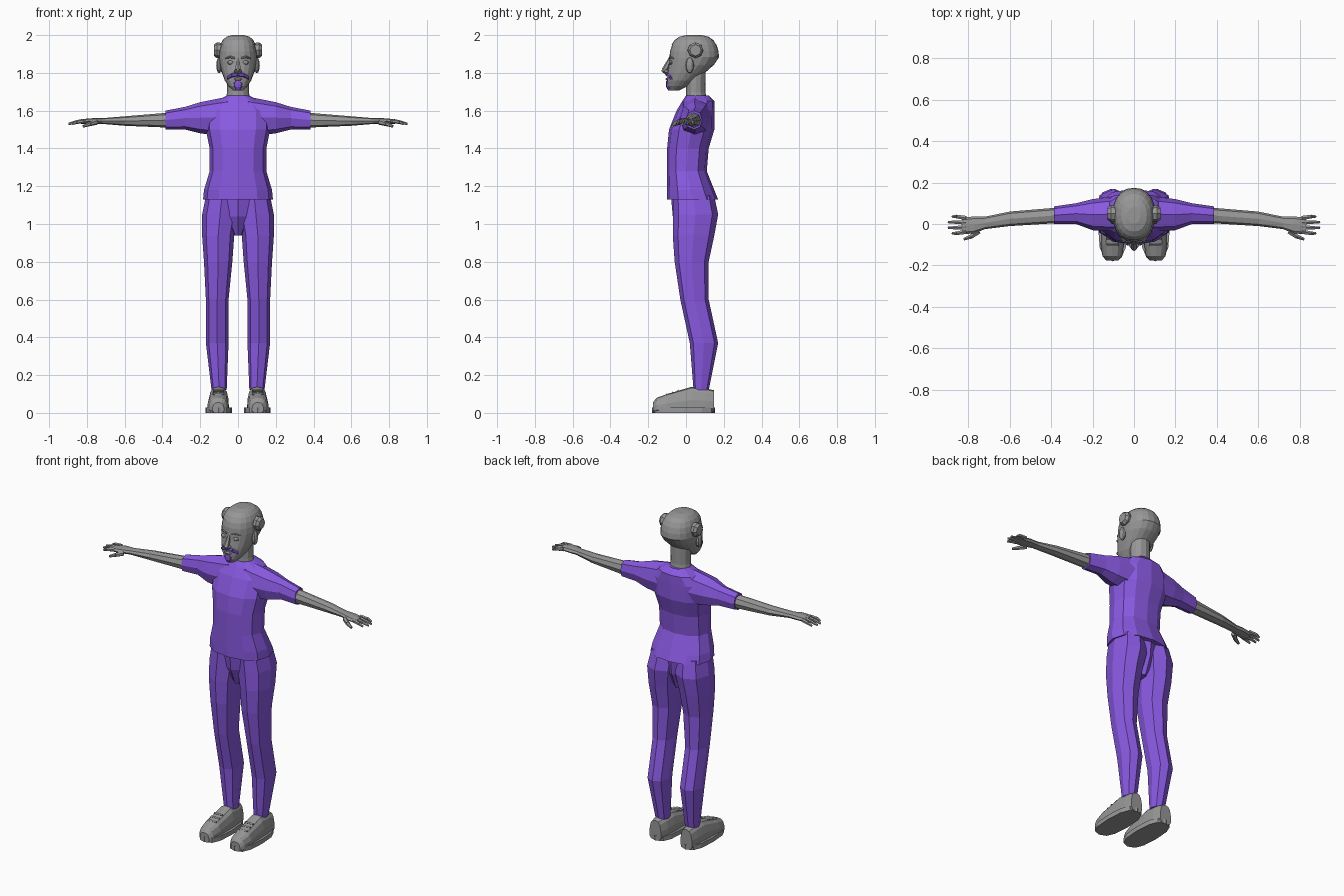
import bpy, bmesh, math
from mathutils import Matrix, Vector

cube = bpy.data.objects.get("Cube")
if cube:
    bpy.data.objects.remove(cube, do_unlink=True)


def material(name, color):
    mat = bpy.data.materials.new(name)
    mat.use_nodes = True
    mat.diffuse_color = color
    mat.node_tree.nodes["Principled BSDF"].inputs["Base Color"].default_value = color
    return mat


VIOLET = material("violet_cloth", (.25, .1, .75, 1))
GREY = material("neutral_grey", (.31, .31, .31, 1))


def finish(name, bm, mat, mirror):
    """Turn a bmesh into a flat shaded object, optionally mirrored in x."""
    bmesh.ops.recalc_face_normals(bm, faces=bm.faces[:])
    mesh = bpy.data.meshes.new(name)
    bm.to_mesh(mesh)
    bm.free()
    mesh.materials.append(mat)
    obj = bpy.data.objects.new(name, mesh)
    bpy.context.collection.objects.link(obj)
    if mirror:
        modifier = obj.modifiers.new("both_sides", "MIRROR")
        modifier.use_mirror_merge = False


def loft(name, rings, mat, axis="z", sides=8, power=.85, mirror=False, taper=0, cut=None):
    """Skin rounded rings of (position, low a, high a, low b, high b) along an axis."""
    bm = bmesh.new()
    loops = []
    for position, low_a, high_a, low_b, high_b in rings:
        loop = []
        for i in range(sides):
            angle = math.tau * i / sides
            c, s = (math.copysign(abs(round(v, 6)) ** power, v)
                    for v in (math.cos(angle), math.sin(angle)))
            narrowing = 1 - taper * (s + 1) / 2
            a = (low_a + high_a) / 2 + c * (high_a - low_a) / 2 * narrowing
            b = (low_b + high_b) / 2 + s * (high_b - low_b) / 2
            point = {"x": (position, a, b), "y": (a, position, b), "z": (a, b, position)}
            loop.append(bm.verts.new(point[axis]))
        loops.append(loop)
    for lower, upper in zip(loops, loops[1:]):
        for i in range(sides):
            j = (i + 1) % sides
            bm.faces.new((lower[i], lower[j], upper[j], upper[i]))
    bm.faces.new(loops[0])
    bm.faces.new(loops[-1])
    if cut:
        unwanted = [face for face in bm.faces if cut(face.calc_center_median())]
        bmesh.ops.delete(bm, geom=unwanted, context="FACES")
    finish(name, bm, mat, mirror)


def centred(rows):
    """Expand (height, half width, front, back) into symmetrical rings."""
    return [(z, -width, width, front, back) for z, width, front, back in rows]


def limb(name, points, radii, mat, sides=6, mirror=True):
    """Tapered segments through a chain of points."""
    bm = bmesh.new()
    for start, end, start_radius, end_radius in zip(points, points[1:], radii, radii[1:]):
        start, end = Vector(start), Vector(end)
        span = end - start
        turn = span.to_track_quat("Z", "Y").to_matrix().to_4x4()
        bmesh.ops.create_cone(bm, cap_ends=True, segments=sides, radius1=start_radius,
                              radius2=end_radius, depth=span.length,
                              matrix=Matrix.Translation((start + end) / 2) @ turn)
    finish(name, bm, mat, mirror)


def blob(name, centre, size, mat, mirror=True):
    """Faceted ellipsoid."""
    bm = bmesh.new()
    place = Matrix.Translation(centre) @ Matrix.Diagonal((*size, 1))
    bmesh.ops.create_uvsphere(bm, u_segments=10, v_segments=6, radius=1, matrix=place)
    finish(name, bm, mat, mirror)


# Trousers
loft("trouser_leg", [
    (.12, .06, .14, .04, .12), (.37, .05, .17, .02, .17), (.6, .05, .17, -.03, .12),
    (.8, .03, .18, -.06, .12), (.94, .02, .19, -.07, .15), (1.05, 0, .19, -.07, .17),
    (1.15, 0, .17, -.07, .15)], VIOLET, mirror=True)
loft("trouser_seat", centred([
    (.94, .02, -.03, .1), (1.04, .07, -.07, .14), (1.15, .12, -.08, .15)]), VIOLET)

# Shirt
loft("shirt_body", centred([
    (1.13, .185, -.1, .17), (1.18, .18, -.1, .15), (1.28, .15, -.1, .11),
    (1.4, .15, -.1, .12), (1.5, .17, -.09, .15), (1.6, .17, -.05, .15),
    (1.65, .12, -.02, .15), (1.68, .06, 0, .12)]), VIOLET, sides=12)
loft("shirt_sleeve", [
    (.05, -.04, .14, 1.46, 1.675), (.2, -.03, .12, 1.48, 1.645),
    (.28, 0, .1, 1.5, 1.62), (.385, 0, .085, 1.5, 1.6)], VIOLET, axis="x", mirror=True)

# Arms and hands
loft("forearm", [
    (.36, .005, .08, 1.51, 1.59), (.6, -.01, .06, 1.52, 1.57),
    (.72, -.025, .035, 1.53, 1.56), (.77, -.045, .037, 1.53, 1.56),
    (.83, -.05, .03, 1.53, 1.555)], GREY, axis="x", mirror=True)
for i in range(4):
    y = .036 - .027 * i
    tip = .9 - .01 * (i - 1.5) ** 2
    limb(f"finger_{i + 1}", [(.81, y * .8, 1.545), (.855, y, 1.54), (tip, y, 1.53)],
         [.012, .01, .006], GREY)
limb("thumb", [(.75, -.035, 1.54), (.785, -.06, 1.53), (.82, -.073, 1.517)],
     [.015, .012, .007], GREY)

# Shoes
loft("shoe_upper", [
    (-.175, .07, .14, 0, .055), (-.155, .05, .16, 0, .08), (-.1, .04, .17, 0, .1),
    (.03, .04, .165, 0, .138), (.1, .045, .16, 0, .13), (.148, .06, .15, 0, .12)],
    GREY, axis="y", sides=12, power=.65, mirror=True, taper=.3)
loft("shoe_sole", [(z, .032, .173, -.18, .153) for z in (0, .028)],
     GREY, sides=12, power=.75, mirror=True)
for i in range(3):
    y, z = -.1 + .03 * i, .098 + .01 * i
    limb(f"shoe_lace_{i + 1}", [(.075, y, z), (.133, y, z)], [.006, .006], GREY, sides=4)

# Neck and head, with an elliptical crown above the jaw
loft("neck", centred([(1.65, .065, 0, .11), (1.7, .058, 0, .103), (1.84, .06, 0, .105)]),
     GREY, sides=12, power=1)
skull = [(1.706, .025, -.085, -.04), (1.73, .05, -.098, .01), (1.76, .07, -.1, .05),
         (1.8, .085, -.098, .1), (1.84, .096, -.092, .145)]
for i in range(6):
    angle = i * .29
    girth = math.cos(angle) ** .6
    skull.append((1.88 + .118 * math.sin(angle), .102 * girth,
                  .042 - .13 * girth, .042 + .13 * girth))
loft("head", centred(skull), GREY, sides=20, power=.9)
gap = .003
loft("hair_cap", centred([(z + gap, width + gap, front - gap, back + gap)
                          for z, width, front, back in skull]),
     GREY, sides=20, power=.9,
     cut=lambda c: c.z < 1.8 or (c.y < .03 and c.z < 1.94))
loft("side_bun", [(x, .05 - r, .05 + r, 1.92 - r, 1.92 + r)
                  for x, r in ((.085, .038), (.112, .042), (.127, .03))],
     GREY, axis="x", power=1, mirror=True)
blob("ear", (.1, .02, 1.84), (.016, .022, .042), GREY)

# Face
limb("nose", [(0, -.085, 1.875), (0, -.112, 1.815), (0, -.098, 1.798)],
     [.008, .017, .012], GREY, mirror=False)
blob("nose_tip", (0, -.117, 1.811), (.012, .013, .01), GREY, mirror=False)
blob("nostril", (.014, -.104, 1.808), (.009, .012, .008), GREY)
blob("eye", (.04, -.079, 1.855), (.019, .012, .011), GREY)
limb("eyebrow", [(.016, -.088, 1.878), (.042, -.082, 1.885), (.066, -.066, 1.877)],
     [.005, .006, .003], GREY)
blob("lips", (0, -.098, 1.767), (.026, .01, .008), GREY, mirror=False)
limb("moustache", [(0, -.102, 1.79), (.03, -.094, 1.788), (.05, -.08, 1.776),
                   (.054, -.071, 1.762)], [.008, .011, .009, .003], VIOLET)
loft("chin_beard", centred([
    (1.708, .014, -.095, -.07), (1.725, .02, -.105, -.08),
    (1.744, .025, -.106, -.08), (1.757, .013, -.105, -.08)]), VIOLET)
